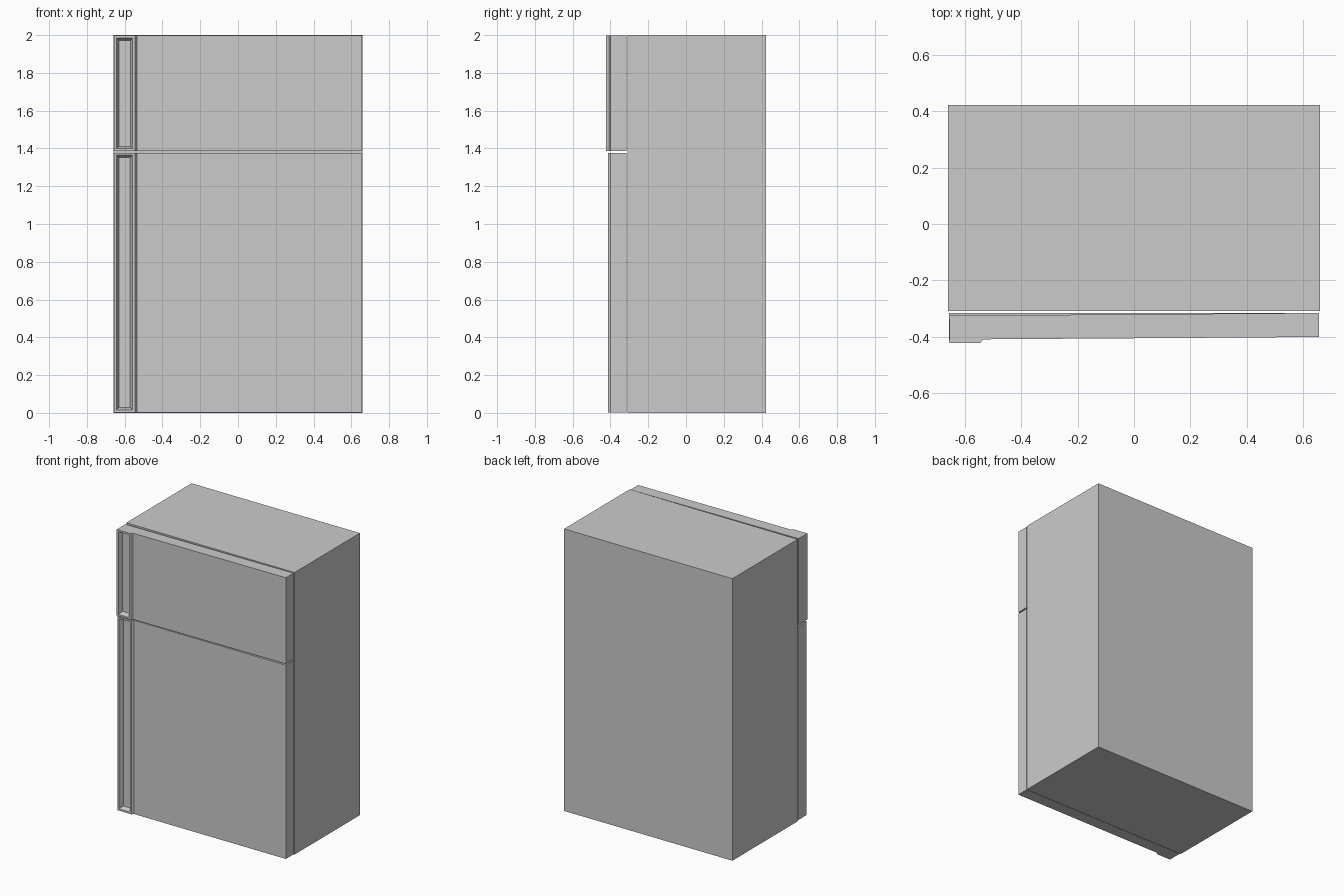
import bpy, bmesh
from mathutils import Matrix, Vector

if "Cube" in bpy.data.objects:
    bpy.data.objects.remove(bpy.data.objects["Cube"])


def finish(bm, name):
    bmesh.ops.recalc_face_normals(bm, faces=bm.faces[:])
    mesh = bpy.data.meshes.new(name)
    bm.to_mesh(mesh)
    bm.free()
    obj = bpy.data.objects.new(name, mesh)
    bpy.context.collection.objects.link(obj)
    return obj


def box(name, lo, hi):
    bm = bmesh.new()
    bmesh.ops.create_cube(bm, size=1)
    lo, hi = Vector(lo), Vector(hi)
    bmesh.ops.scale(bm, vec=hi - lo, verts=bm.verts[:])
    bmesh.ops.translate(bm, vec=(lo + hi) / 2, verts=bm.verts[:])
    return finish(bm, name)


# Plan outline of a door: flat slab with a raised handle strip on the left
DOOR = [(-.656, -.316), (.656, -.316), (.656, -.401),
        (-.536, -.401), (-.546, -.414), (-.656, -.414)]


def door(name, z0, z1, swing=0.0):
    bm = bmesh.new()
    base = bm.faces.new([bm.verts.new((x, y, z0)) for x, y in DOOR])
    ext = bmesh.ops.extrude_face_region(bm, geom=[base])["geom"]
    top = [v for v in ext if isinstance(v, bmesh.types.BMVert)]
    bmesh.ops.translate(bm, vec=(0, 0, z1 - z0), verts=top)
    bmesh.ops.recalc_face_normals(bm, faces=bm.faces[:])
    # Handle recess with sloping walls, sunk into the raised strip
    strip = min((f for f in bm.faces if f.normal.y < -0.99),
                key=lambda f: f.calc_center_median().y)
    bmesh.ops.inset_individual(bm, faces=[strip], thickness=0.018)
    bmesh.ops.inset_individual(bm, faces=[strip], thickness=0.017)
    bmesh.ops.translate(bm, vec=(0, 0.03, 0), verts=strip.verts[:])
    # Door swings about its right-hand hinge edge
    bmesh.ops.rotate(bm, cent=(.656, -.316, 0), verts=bm.verts[:],
                     matrix=Matrix.Rotation(swing, 3, 'Z'))
    return finish(bm, name)


# Main cabinet
box("cabinet", (-.66, -.309, 0), (.66, .423, 2))

# Lower door is shut, upper door sits very slightly ajar
door("fridge_door", 0.003, 1.377)
door("freezer_door", 1.386, 1.997, swing=0.007)
